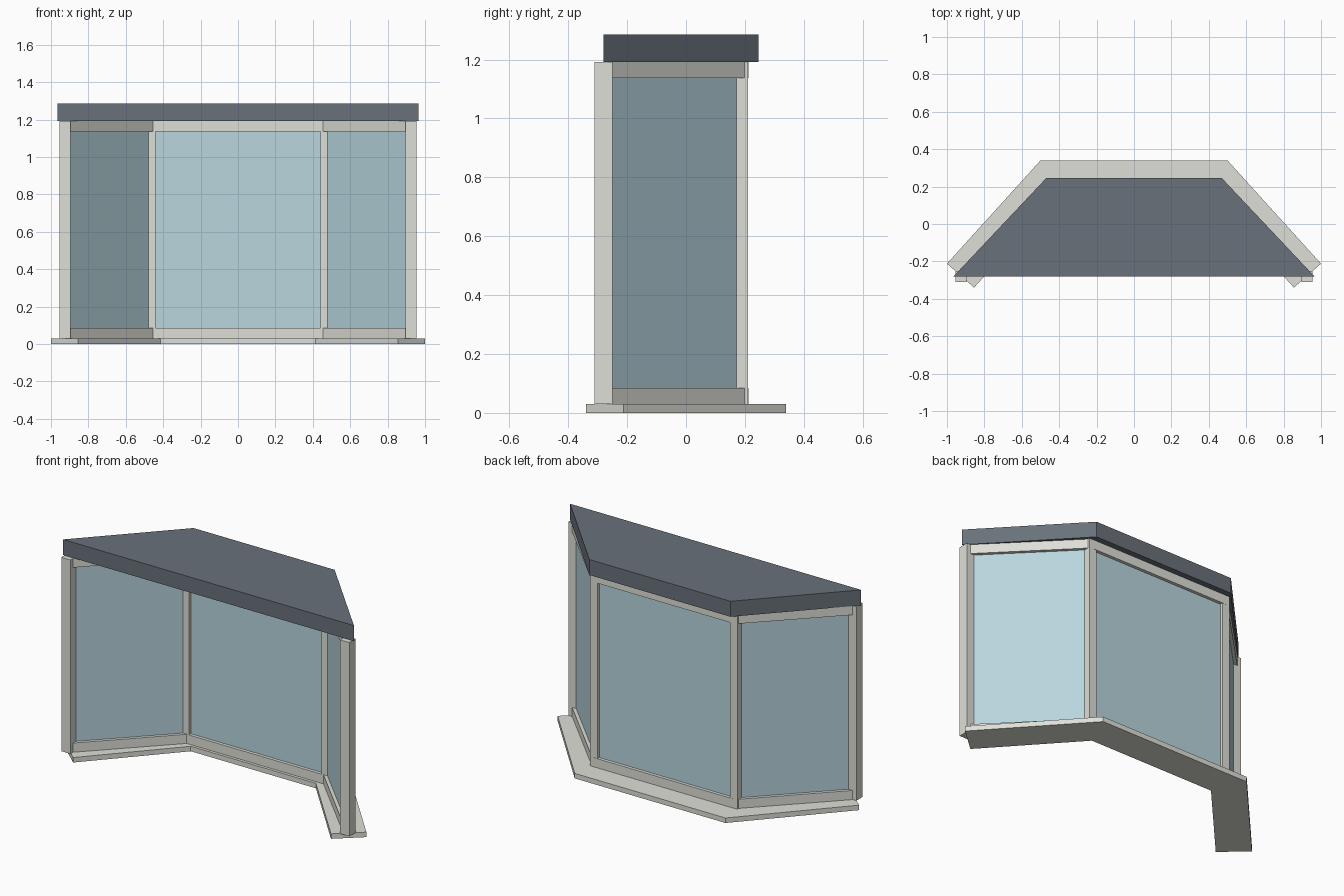
import bpy
import bmesh
from mathutils import Vector

cube = bpy.data.objects.get("Cube")
if cube:
    bpy.data.objects.remove(cube, do_unlink=True)


def material(name, r, g, b):
    m = bpy.data.materials.new(name)
    m.use_nodes = True
    m.diffuse_color = (r, g, b, 1)
    m.node_tree.nodes["Principled BSDF"].inputs["Base Color"].default_value = (r, g, b, 1)
    return m


FRAME = material("off white frame", 0.74, 0.74, 0.69)
GLASS = material("pale blue glass", 0.48, 0.67, 0.73)
ROOF = material("slate grey roof", 0.14, 0.165, 0.195)

SILL_TOP, ROOF_BASE, ROOF_TOP = 0.03, 1.192, 1.285
RAIL = 0.055      # rail height
DEPTH = 0.05      # rail thickness


def prism(name, outline, z0, z1, mat):
    """Extrude a plan outline upwards from z0 to z1."""
    bm = bmesh.new()
    face = bm.faces.new([bm.verts.new((x, y, z0)) for x, y in outline])
    top = bmesh.ops.extrude_face_region(bm, geom=[face])["geom"]
    verts = [v for v in top if isinstance(v, bmesh.types.BMVert)]
    bmesh.ops.translate(bm, verts=verts, vec=(0, 0, z1 - z0))
    bmesh.ops.recalc_face_normals(bm, faces=bm.faces)
    mesh = bpy.data.meshes.new(name)
    bm.to_mesh(mesh)
    bm.free()
    mesh.materials.append(mat)
    obj = bpy.data.objects.new(name, mesh)
    bpy.context.collection.objects.link(obj)
    return obj


def mirrored(half):
    """Complete a symmetric outline from its +x half."""
    return half + [(-x, y) for x, y in reversed(half)]


def bar(name, a, b, width, z0, z1, mat):
    """Straight bar between two plan points."""
    a, b = Vector(a), Vector(b)
    d = (b - a).normalized()
    n = Vector((-d.y, d.x)) * width / 2
    return prism(name, [a + n, a - n, b - n, b + n], z0, z1, mat)


def post(name, centre, size):
    x, y = centre
    bar(name, (x - size / 2, y), (x + size / 2, y), size, SILL_TOP, ROOF_BASE, FRAME)


# Sill band following the bay, and the solid roof slab
prism("sill", mirrored([(0.415, 0.145), (0.855, -0.34), (1.0, -0.212), (0.5, 0.34)]),
      0, SILL_TOP, FRAME)
prism("roof", mirrored([(0.965, -0.28), (0.468, 0.247)]), ROOF_BASE, ROOF_TOP, ROOF)

# Posts at the wall ends and the bay corners
end, corner = (0.925, -0.28), (0.464, 0.187)
for side, s in (("left", 1), ("right", -1)):
    post(side + "_end_post", (s * end[0], end[1]), 0.06)
    post(side + "_corner_post", (s * corner[0], corner[1]), 0.048)

# Three window bays, each with two rails and a pane
bays = {
    "left": (end, corner),
    "back": (corner, (-corner[0], corner[1])),
    "right": ((-corner[0], corner[1]), (-end[0], end[1])),
}
low, high = SILL_TOP + RAIL, ROOF_BASE - RAIL
for name, (a, b) in bays.items():
    bar(name + "_bottom_rail", a, b, DEPTH, SILL_TOP, low, FRAME)
    bar(name + "_top_rail", a, b, DEPTH, high, ROOF_BASE, FRAME)
    bar(name + "_pane", a, b, 0.012, low, high, GLASS)
